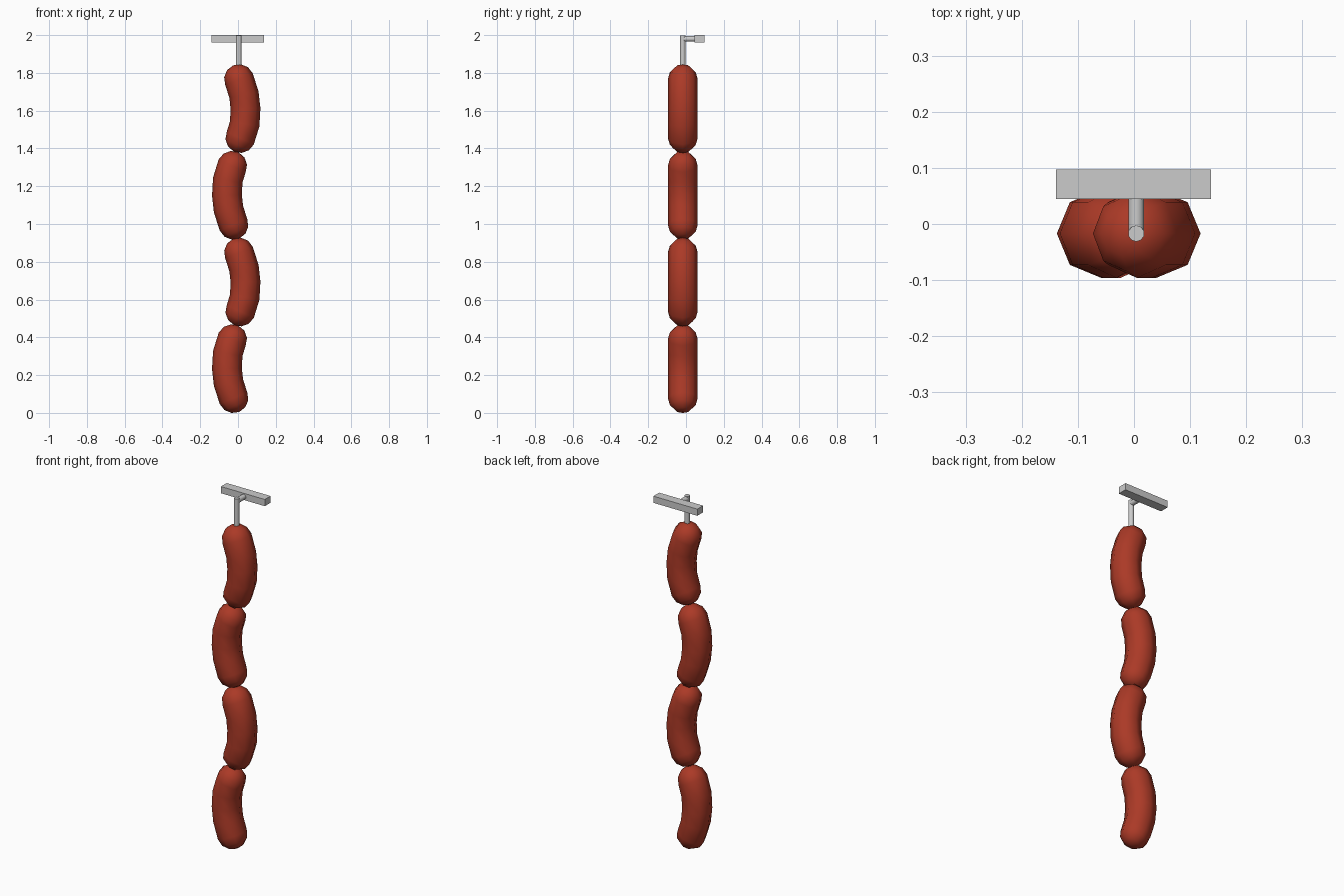
import bpy, bmesh, math
from mathutils import Vector

if "Cube" in bpy.data.objects:
    bpy.data.objects.remove(bpy.data.objects["Cube"])


def material(name, rgb):
    m = bpy.data.materials.new(name)
    m.diffuse_color = (*rgb, 1)
    m.use_nodes = True
    m.node_tree.nodes["Principled BSDF"].inputs["Base Color"].default_value = m.diffuse_color
    return m


RED = material("sausage red", (0.41, 0.042, 0.02))
GREY = material("light metal grey", (0.6, 0.6, 0.6))
Y = -0.017          # depth of the hanging chain
SIDES, R = 8, 0.079


def finish(bm, name, mat, loc=(0, 0, 0)):
    bmesh.ops.recalc_face_normals(bm, faces=bm.faces[:])
    me = bpy.data.meshes.new(name)
    bm.to_mesh(me)
    bm.free()
    me.materials.append(mat)
    ob = bpy.data.objects.new(name, me)
    ob.location = loc
    bpy.context.collection.objects.link(ob)
    return ob


def sausage(name, loc, flip):
    # bent centre line, top to bottom, in the x-z plane
    path = [Vector((x, 0, z)) for x, z in
            [(-0.016, 0.156), (0.0105, 0.073), (0.0185, 0.0),
             (0.0143, -0.08), (-0.009, -0.156)]]
    up = Vector((-math.sin(0.40), 0, math.cos(0.40)))
    down = Vector((-math.sin(0.44), 0, -math.cos(0.44)))
    rings = []      # centre, axis, radius
    for a in (60, 30):
        a = math.radians(a)
        rings.append((path[0] + up * R * math.sin(a), up, R * math.cos(a)))
    for i, p in enumerate(path):
        axis = up if i == 0 else -down if i == 4 else (path[i - 1] - path[i + 1]).normalized()
        rings.append((p, axis, R))
    for a in (30, 60):
        a = math.radians(a)
        rings.append((path[-1] + down * R * math.sin(a), -down, R * math.cos(a)))

    bm = bmesh.new()
    loops = []
    for c, axis, r in rings:
        side = Vector((axis.z, 0, -axis.x))
        loops.append([bm.verts.new(c + side * r * math.cos(t) + Vector((0, r * math.sin(t), 0)))
                      for t in (2 * math.pi * k / SIDES for k in range(SIDES))])
    for a, b in zip(loops, loops[1:]):
        for k in range(SIDES):
            n = (k + 1) % SIDES
            bm.faces.new((a[k], a[n], b[n], b[k]))
    # rounded tips
    for loop, tip in ((loops[0], path[0] + up * R), (loops[-1], path[-1] + down * R)):
        v = bm.verts.new(tip)
        for k in range(SIDES):
            bm.faces.new((loop[k], loop[(k + 1) % SIDES], v))
    for f in bm.faces:
        f.smooth = True
    ob = finish(bm, name, RED, loc)
    if flip:
        ob.rotation_euler = (0, math.pi, 0)


# Chain of four sausages, every second one turned over
for i in range(4):
    flip = i % 2 == 1
    sausage(f"sausage_{i + 1}", (-0.04 if flip else 0.0212, Y, 1.611 - 0.459 * i), flip)


def rod(name, a, b, r):
    a, b = Vector(a), Vector(b)
    bm = bmesh.new()
    bmesh.ops.create_cone(bm, cap_ends=True, segments=10, radius1=r, radius2=r, depth=(b - a).length)
    rot = Vector((0, 0, 1)).rotation_difference(b - a).to_matrix()
    bmesh.ops.rotate(bm, verts=bm.verts[:], cent=(0, 0, 0), matrix=rot)
    for f in bm.faces:
        f.smooth = len(f.verts) == 4
    for e in bm.edges:
        e.smooth = all(f.smooth for f in e.link_faces)
    finish(bm, name, GREY, (a + b) / 2)


# Hanger: vertical rod, short arm and wall plate
rod("hanger_rod", (0.004, Y, 1.82), (0.004, Y, 1.997), 0.0145)
rod("hanger_arm", (0.004, Y, 1.98), (0.004, 0.05, 1.98), 0.0145)
bm = bmesh.new()
bmesh.ops.create_cube(bm, size=1)
bmesh.ops.scale(bm, vec=(0.276, 0.052, 0.038), verts=bm.verts[:])
finish(bm, "wall_plate", GREY, (-0.001, 0.071, 1.981))
